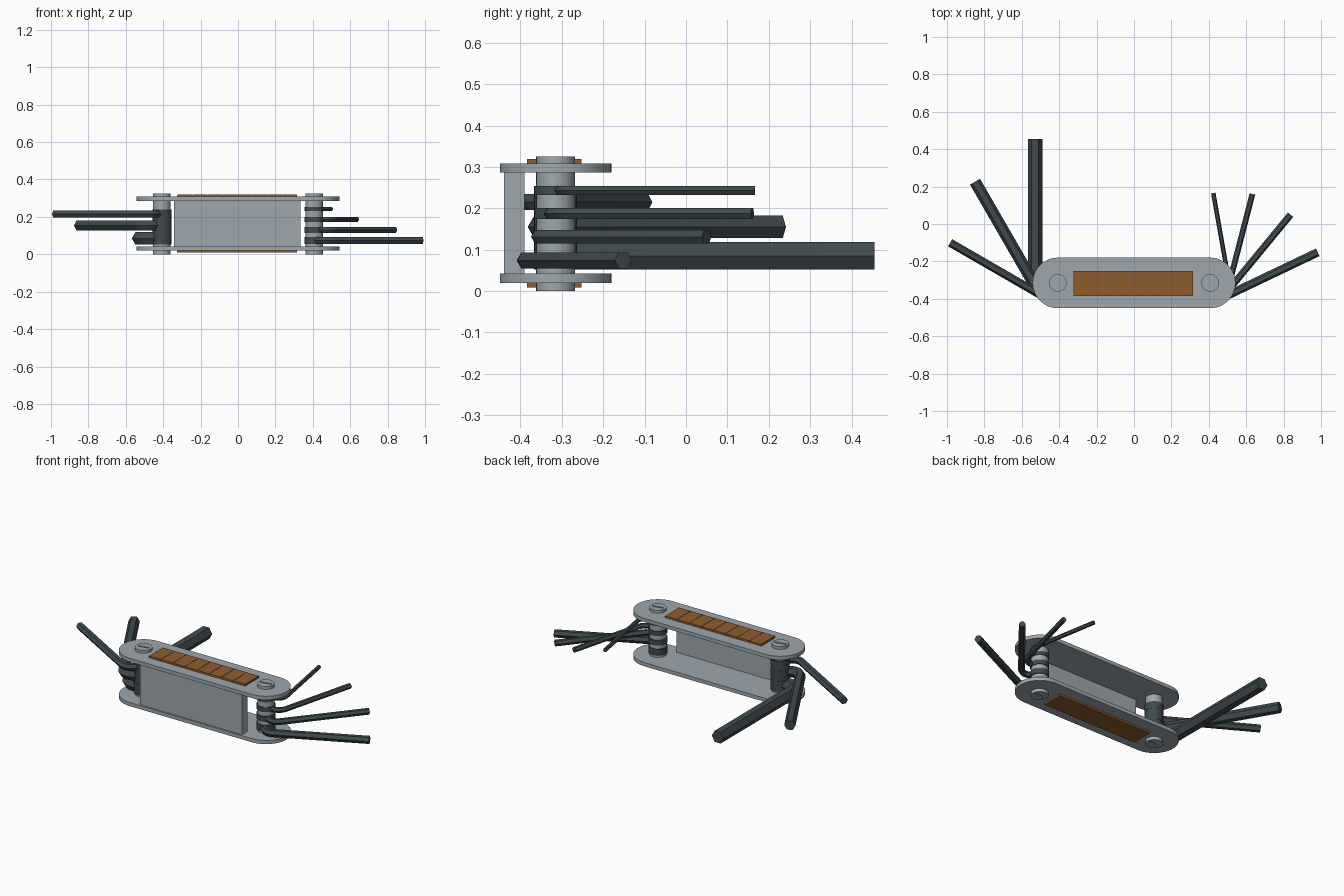
import bpy, bmesh, math
from mathutils import Vector

if "Cube" in bpy.data.objects:
    bpy.data.objects.remove(bpy.data.objects["Cube"])

PIVOT_X, PIVOT_Y = 0.407, -0.315


def material(name, rgb):
    m = bpy.data.materials.new(name)
    m.diffuse_color = (*rgb, 1)
    m.use_nodes = True
    m.node_tree.nodes["Principled BSDF"].inputs["Base Color"].default_value = m.diffuse_color
    return m


STEEL = material("steel grey", (0.34, 0.39, 0.42))
DARK = material("dark key steel", (0.05, 0.068, 0.075))
WOOD = material("brown wood", (0.27, 0.11, 0.028))


def finish(bm, name, mat, smooth=True):
    bmesh.ops.recalc_face_normals(bm, faces=bm.faces)
    me = bpy.data.meshes.new(name)
    bm.to_mesh(me)
    bm.free()
    ob = bpy.data.objects.new(name, me)
    bpy.context.collection.objects.link(ob)
    me.materials.append(mat)
    if smooth:
        bpy.ops.object.select_all(action='DESELECT')
        ob.select_set(True)
        bpy.context.view_layer.objects.active = ob
        bpy.ops.object.shade_smooth_by_angle(angle=math.radians(30))
    return ob


def prism(name, outline, z0, z1, mat, smooth=True):
    """Extrude a flat outline from z0 to z1."""
    bm = bmesh.new()
    face = bm.faces.new([bm.verts.new((x, y, z0)) for x, y in outline])
    top = bmesh.ops.extrude_face_region(bm, geom=[face])["geom"]
    for v in top:
        if isinstance(v, bmesh.types.BMVert):
            v.co.z = z1
    return finish(bm, name, mat, smooth)


def box(name, x0, x1, y0, y1, z0, z1, mat):
    return prism(name, [(x0, y0), (x1, y0), (x1, y1), (x0, y1)], z0, z1, mat, False)


def disc(cx, r, n=32):
    return [(cx + r * math.cos(2 * math.pi * i / n),
             PIVOT_Y + r * math.sin(2 * math.pi * i / n)) for i in range(n)]


def hex_key(name, side, angle, length, arm, height, z):
    """L-shaped hexagonal bar swinging on a pin; height is flat to flat."""
    a = math.radians(angle)
    d = Vector((math.cos(a), math.sin(a), 0))
    p = Vector((d.y, -d.x, 0)) * side          # arm points outward, square to the shaft
    pivot = Vector((side * PIVOT_X, PIVOT_Y, z))
    corner = pivot + p * arm
    r, steps = 0.055, 6
    centre = corner - p * r + d * r
    path = [(pivot + p * 0.01, p)]
    for i in range(steps + 1):
        t = math.pi / 2 * i / steps
        path.append((centre - d * r * math.cos(t) + p * r * math.sin(t),
                     p * math.cos(t) + d * math.sin(t)))
    path.append((corner + d * length, d))
    bm = bmesh.new()
    rings, R = [], height / math.sqrt(3)
    for pos, tan in path:
        n = Vector((-tan.y, tan.x, 0))
        rings.append([bm.verts.new(pos + n * R * math.cos(k * math.pi / 3)
                                   + Vector((0, 0, R * math.sin(k * math.pi / 3))))
                      for k in range(6)])
    for lo, hi in zip(rings, rings[1:]):
        for k in range(6):
            bm.faces.new((lo[k], lo[(k + 1) % 6], hi[(k + 1) % 6], hi[k]))
    bm.faces.new(rings[0])
    bm.faces.new(rings[-1])
    finish(bm, name, DARK)
    # eye of the key, wrapped around the pin
    prism(name + "_collar", disc(side * PIVOT_X, 0.052), z - height / 2, z + height / 2, DARK)


# Side plates with rounded ends
W = 0.135
outline = []
for side in (1, -1):
    for i in range(25):
        t = math.pi * i / 24 - math.pi / 2
        outline.append((side * (PIVOT_X + W * math.cos(t)), PIVOT_Y + side * W * math.sin(t)))
prism("bottom_plate", outline, 0.02, 0.042, STEEL)
prism("top_plate", outline, 0.286, 0.308, STEEL)

# Spine block between the plates
box("spine", -0.343, 0.335, -0.44, -0.39, 0.042, 0.286, STEEL)

# Wooden inlays: tiles on top, plain slab underneath
box("top_inlay_base", -0.325, 0.316, -0.384, -0.252, 0.308, 0.314, WOOD)
tile = 0.641 / 8
for i in range(8):
    x = -0.325 + i * tile
    box(f"top_inlay_tile_{i + 1}", x + 0.001, x + tile - 0.001, -0.384, -0.252, 0.314, 0.319, WOOD)
box("bottom_inlay", -0.325, 0.316, -0.384, -0.252, 0.009, 0.02, WOOD)

# Pivot pins with a screwdriver slot at each end
for side, label in ((-1, "left"), (1, "right")):
    pin = prism(f"{label}_pin", disc(side * PIVOT_X, 0.047), 0.0, 0.325, STEEL)
    for z in (0.0, 0.325):
        c, s = math.cos(0.2), math.sin(0.2)
        slot = [(side * PIVOT_X + u * c - v * s, PIVOT_Y + u * s + v * c)
                for u, v in ((-0.034, -0.005), (0.034, -0.005), (0.034, 0.005), (-0.034, 0.005))]
        cutter = prism("slot_cutter", slot, z - 0.008, z + 0.008, STEEL, False)
        cutter.hide_render = True
        cutter.hide_viewport = True
        mod = pin.modifiers.new("slot", 'BOOLEAN')
        mod.operation = 'DIFFERENCE'
        mod.solver = 'EXACT'
        mod.object = cutter

# Fanned keys: side, angle, shaft length, arm, height, z
keys = [
    (1, 25.5, 0.59, 0.100, 0.039, 0.074),
    (1, 50.5, 0.555, 0.100, 0.032, 0.131),
    (1, 75.5, 0.517, 0.100, 0.027, 0.187),
    (1, 100, 0.47, 0.100, 0.021, 0.243),
    (-1, 150, 0.606, 0.102, 0.038, 0.215),
    (-1, 120, 0.69, 0.113, 0.054, 0.155),
    (-1, 90, 0.77, 0.122, 0.067, 0.085),
]
for i, (side, *spec) in enumerate(keys):
    hex_key(f"hex_key_{i + 1}", side, *spec)
# Spacer filling the left stack
prism("left_spacer", disc(-PIVOT_X, 0.051), 0.052, 0.24, DARK)
